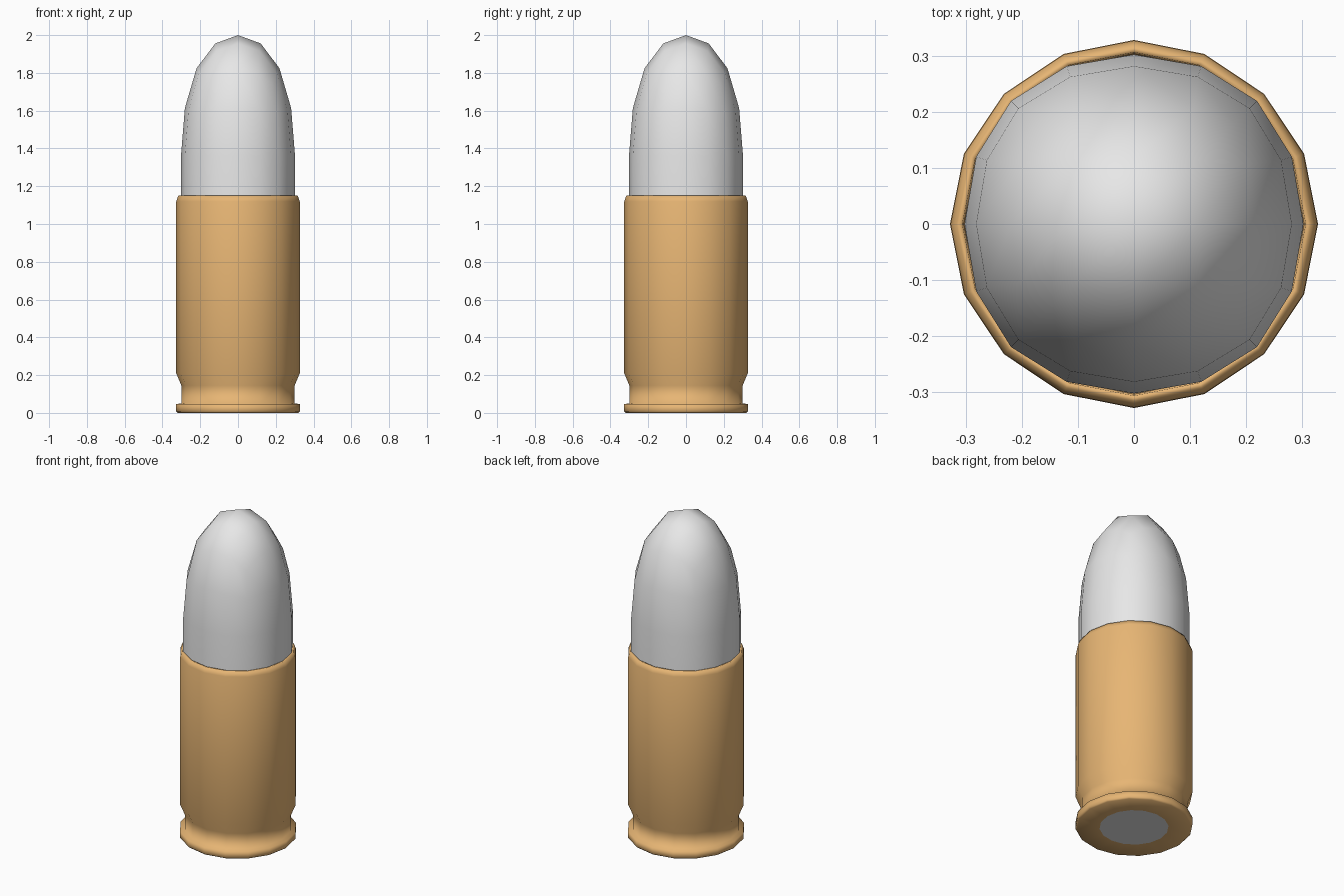
import bpy, bmesh, math

if "Cube" in bpy.data.objects:
    bpy.data.objects.remove(bpy.data.objects["Cube"])

SIDES = 16


def material(name, rgb):
    m = bpy.data.materials.new(name)
    m.diffuse_color = (*rgb, 1)
    m.use_nodes = True
    m.node_tree.nodes["Principled BSDF"].inputs["Base Color"].default_value = m.diffuse_color
    return m


brass = material("brass", (0.80, 0.465, 0.175))
steel = material("pale grey metal", (0.8, 0.8, 0.8))


def add_object(name, bm, mat, smooth=True):
    bmesh.ops.recalc_face_normals(bm, faces=bm.faces)
    me = bpy.data.meshes.new(name)
    for f in bm.faces:
        f.smooth = smooth
    bm.to_mesh(me)
    bm.free()
    me.materials.append(mat)
    ob = bpy.data.objects.new(name, me)
    bpy.context.collection.objects.link(ob)
    return ob


# Case: lathed profile, with extractor groove and chamfered mouth
profile = [(0.193, 0.0), (0.32, 0.0), (0.328, 0.008), (0.328, 0.047), (0.30, 0.05),
           (0.30, 0.145), (0.327, 0.21), (0.327, 1.12), (0.316, 1.15),
           (0.306, 1.15), (0.303, 1.12), (0.303, 1.0)]
bm = bmesh.new()
rings = []
for r, z in profile:
    rings.append([bm.verts.new((r * math.cos(2 * math.pi * i / SIDES),
                                r * math.sin(2 * math.pi * i / SIDES), z))
                  for i in range(SIDES)])
for a, b in zip(rings, rings[1:]):
    for i in range(SIDES):
        j = (i + 1) % SIDES
        bm.faces.new((a[i], a[j], b[j], b[i]))
add_object("case", bm, brass)

# Primer: flat disc in the base
bm = bmesh.new()
bmesh.ops.create_circle(bm, cap_ends=True, segments=SIDES, radius=0.193)
for f in bm.faces:
    if f.normal.z > 0:
        f.normal_flip()
me = bpy.data.meshes.new("primer")
bm.to_mesh(me)
bm.free()
me.materials.append(steel)
bpy.context.collection.objects.link(bpy.data.objects.new("primer", me))

# Bullet: upper half of a subdivided cube, stretched, with a straight shank
bm = bmesh.new()
bmesh.ops.create_cube(bm, size=2)
source = add_object("bullet_source", bm, steel)
mod = source.modifiers.new("round", 'SUBSURF')
mod.levels = mod.render_levels = 2
dg = bpy.context.evaluated_depsgraph_get()
bm = bmesh.new()
bm.from_object(source, dg)
bpy.data.objects.remove(source)
bmesh.ops.delete(bm, geom=[v for v in bm.verts if v.co.z < -1e-3], context='VERTS')
top = max(v.co.z for v in bm.verts)
for v in bm.verts:
    v.co.x *= 0.302 / top
    v.co.y *= 0.302 / top
    v.co.z = 1.36 + v.co.z * 0.64 / top
rim = [e for e in bm.edges if e.is_boundary]
new = bmesh.ops.extrude_edge_only(bm, edges=rim)["geom"]
for v in new:
    if isinstance(v, bmesh.types.BMVert):
        v.co.z = 1.0
add_object("bullet", bm, steel)
